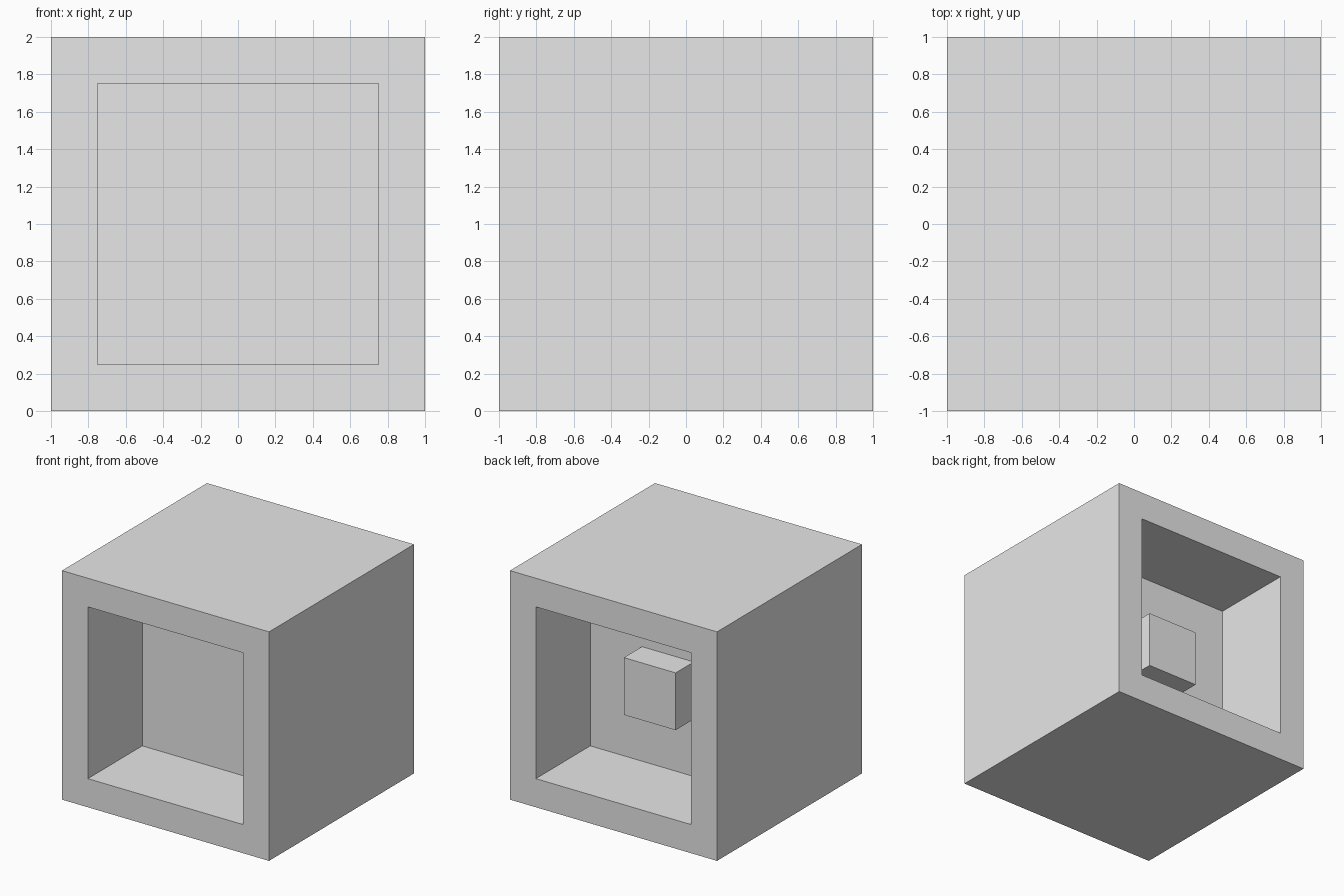
import bpy
import bmesh
from mathutils import Matrix, Vector

default_cube = bpy.data.objects.get("Cube")
if default_cube:
    bpy.data.objects.remove(default_cube, do_unlink=True)

# Single plain grey material
grey = bpy.data.materials.new("plain_grey")
grey.use_nodes = True
colour = (0.8, 0.8, 0.8, 1.0)
grey.diffuse_color = colour
grey.node_tree.nodes["Principled BSDF"].inputs["Base Color"].default_value = colour


def inset_and_push(bm, face, border, offset):
    """Inset a face by a border, then extrude it straight along its normal."""
    bmesh.ops.inset_region(bm, faces=[face], thickness=border, use_even_offset=True)
    cap = bmesh.ops.extrude_discrete_faces(bm, faces=[face])["faces"][0]
    cap.normal_update()
    bmesh.ops.translate(bm, verts=cap.verts, vec=cap.normal * offset)
    return cap


def face_towards(bm, direction):
    bm.normal_update()
    return max(bm.faces, key=lambda f: f.normal.dot(direction))


# Outer cube, standing on the ground
bm = bmesh.new()
bmesh.ops.create_cube(bm, size=2, matrix=Matrix.Translation((0, 0, 1)))
front = face_towards(bm, Vector((0, -1, 0)))
back = face_towards(bm, Vector((0, 1, 0)))

# Square recess at the front and another at the back
inset_and_push(bm, front, 0.25, -0.75)
back_floor = inset_and_push(bm, back, 0.25, -0.75)

# Raised block in the middle of the back recess
inset_and_push(bm, back_floor, 0.5, 0.25)

bmesh.ops.recalc_face_normals(bm, faces=bm.faces[:])
mesh = bpy.data.meshes.new("recessed_cube")
bm.to_mesh(mesh)
bm.free()
mesh.materials.append(grey)
recessed_cube = bpy.data.objects.new("recessed_cube", mesh)
bpy.context.collection.objects.link(recessed_cube)
